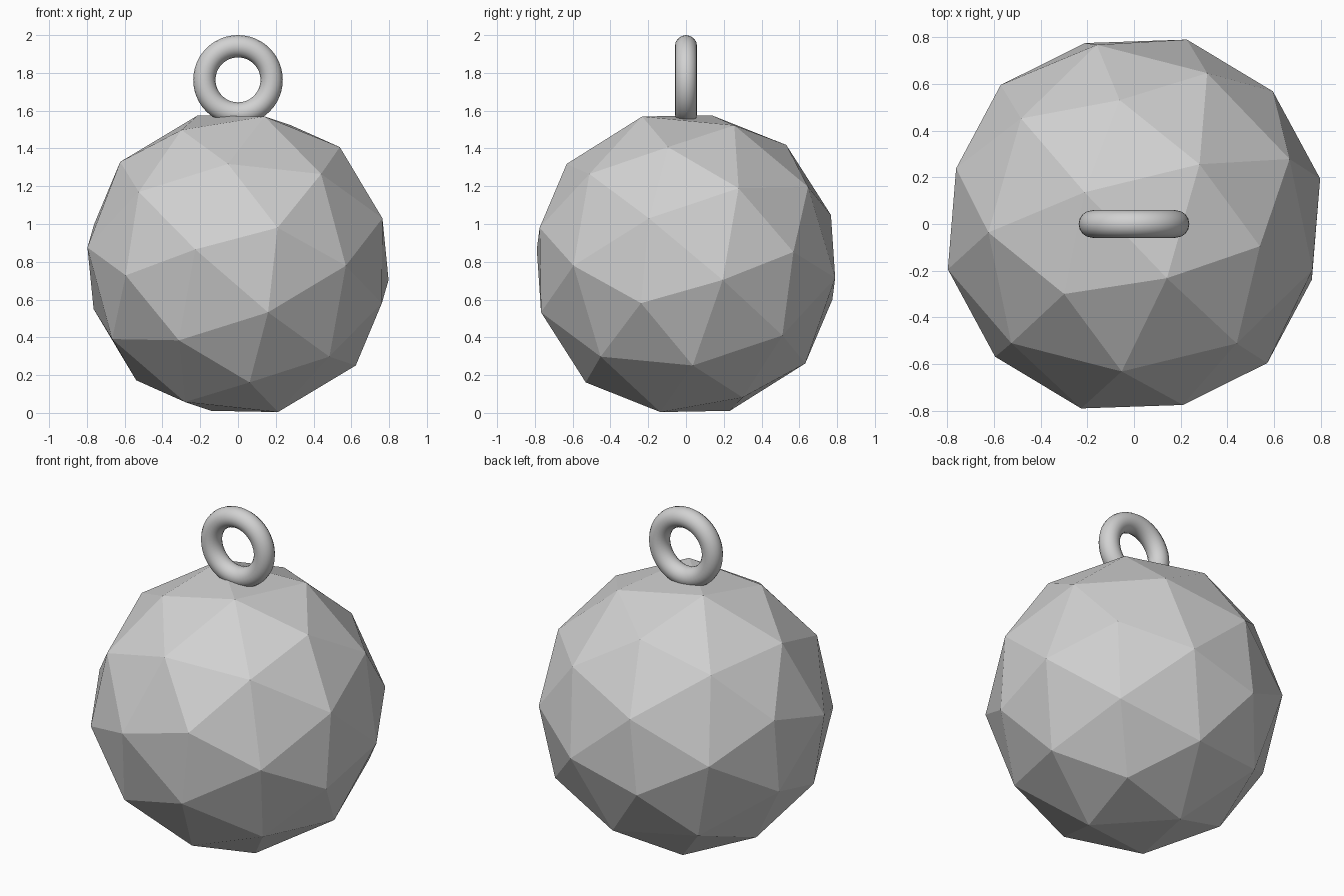
import bpy, bmesh, math
from mathutils import Vector, Matrix

if "Cube" in bpy.data.objects:
    bpy.data.objects.remove(bpy.data.objects["Cube"])

metal = bpy.data.materials.new("light grey")
metal.diffuse_color = (0.64, 0.64, 0.64, 1)
metal.use_nodes = True
metal.node_tree.nodes["Principled BSDF"].inputs["Base Color"].default_value = metal.diffuse_color

R = 0.825       # faceted ball radius
CENTRE_Z = 0.79

# Faceted ball: icosphere tilted so that two neighbouring corners point along a and b
a = Vector((0.209, -0.773, 0.19)).normalized()
b = Vector((-0.597, -0.567, -0.063)).normalized()
x_axis = (b - a * b.dot(a)).normalized()
y_axis = a.cross(x_axis)
tilt = Matrix((x_axis, y_axis, a)).transposed().to_4x4()

bm = bmesh.new()
bmesh.ops.create_icosphere(bm, subdivisions=2, radius=R,
                           matrix=Matrix.Translation((0, 0, CENTRE_Z)) @ tilt)
mesh = bpy.data.meshes.new("faceted_ball")
bm.to_mesh(mesh)
bm.free()
mesh.materials.append(metal)
ball = bpy.data.objects.new("faceted_ball", mesh)
bpy.context.collection.objects.link(ball)

# Hanging ring: upright smooth torus sunk slightly into the top of the ball
bpy.ops.mesh.primitive_torus_add(major_radius=0.178, minor_radius=0.059,
                                 major_segments=48, minor_segments=16,
                                 location=(0, 0, 1.763),
                                 rotation=(math.pi / 2, 0, 0))
ring = bpy.context.object
ring.name = "hanging_ring"
ring.data.materials.append(metal)
bpy.ops.object.shade_smooth()
